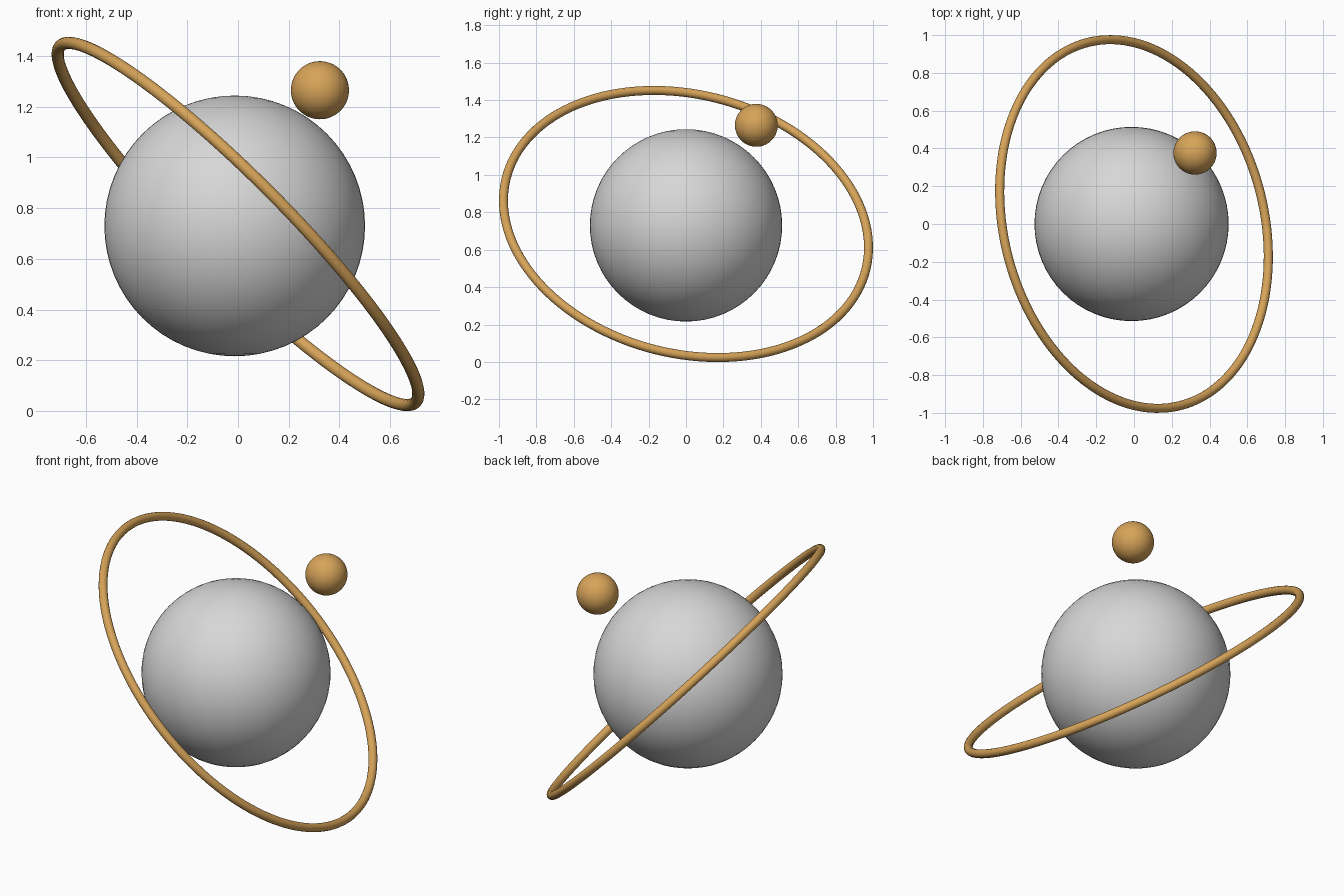
import bpy
from mathutils import Vector

if "Cube" in bpy.data.objects:
    bpy.data.objects.remove(bpy.data.objects["Cube"])


def material(name, rgb):
    m = bpy.data.materials.new(name)
    m.diffuse_color = (*rgb, 1)
    m.use_nodes = True
    m.node_tree.nodes["Principled BSDF"].inputs["Base Color"].default_value = m.diffuse_color
    return m


grey = material("light grey", (0.68, 0.68, 0.68))
gold = material("warm gold", (0.68, 0.37, 0.10))


def finish(name, mat):
    ob = bpy.context.object
    ob.name = name
    ob.data.materials.append(mat)
    bpy.ops.object.shade_smooth()
    return ob


def ball(name, radius, loc, mat):
    bpy.ops.mesh.primitive_uv_sphere_add(segments=64, ring_count=32,
                                         radius=radius, location=loc)
    return finish(name, mat)


# Central ball and small satellite ball
ball("central_ball", 0.514, (-0.013, 0, 0.73), grey)
ball("satellite_ball", 0.1145, (0.323, 0.376, 1.265), gold)

# Tilted orbit ring, aimed along its axis
axis = Vector((0.697, 0.179, 0.694)).normalized()
bpy.ops.mesh.primitive_torus_add(major_radius=0.992, minor_radius=0.024,
                                 major_segments=128, minor_segments=16,
                                 location=(0, 0, 0.7375),
                                 rotation=axis.to_track_quat('Z', 'Y').to_euler())
finish("orbit_ring", gold)
